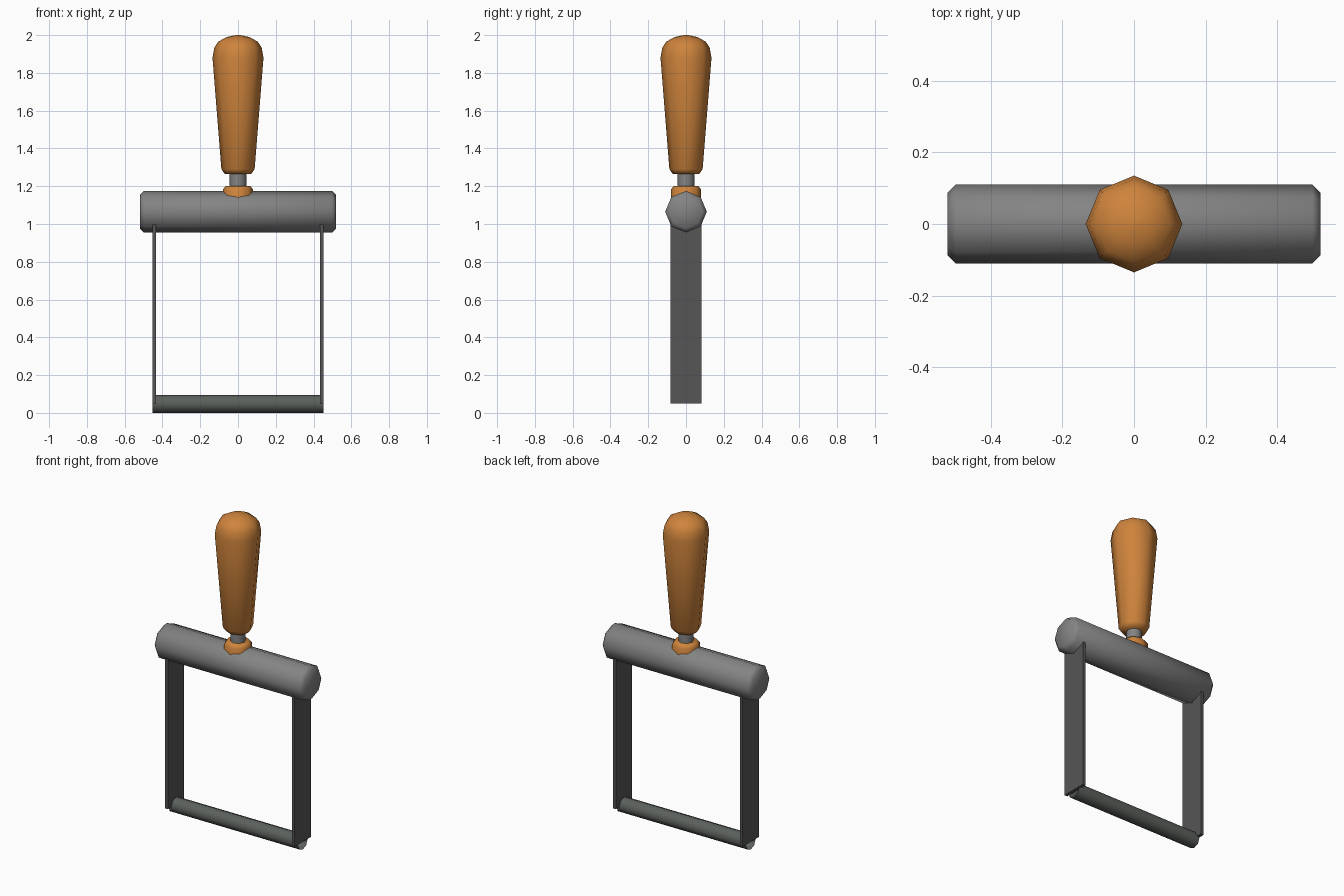
import bpy, bmesh, math
from mathutils import Matrix

if "Cube" in bpy.data.objects:
    bpy.data.objects.remove(bpy.data.objects["Cube"])


def material(name, rgb):
    m = bpy.data.materials.new(name)
    m.diffuse_color = (*rgb, 1)
    m.use_nodes = True
    m.node_tree.nodes["Principled BSDF"].inputs["Base Color"].default_value = m.diffuse_color
    return m


WOOD = material("orange wood", (0.62, 0.23, 0.045))
STEEL = material("grey steel", (0.23, 0.23, 0.23))
DARK = material("dark steel", (0.092, 0.092, 0.092))
BLADE = material("dark green grey", (0.105, 0.118, 0.107))


def finish(name, bm, mat, smooth=True):
    me = bpy.data.meshes.new(name)
    bmesh.ops.recalc_face_normals(bm, faces=bm.faces)
    bm.to_mesh(me)
    bm.free()
    me.materials.append(mat)
    ob = bpy.data.objects.new(name, me)
    bpy.context.collection.objects.link(ob)
    if smooth:
        bpy.ops.object.select_all(action='DESELECT')
        ob.select_set(True)
        bpy.context.view_layer.objects.active = ob
        bpy.ops.object.shade_smooth_by_angle(angle=math.radians(60))
    return ob


def lathe(name, profile, mat, sides=8, matrix=None, caps=True):
    """Rings of (radius, height) around z, then moved by matrix."""
    bm = bmesh.new()
    rings = [[bm.verts.new((r * math.cos(2 * math.pi * i / sides),
                            r * math.sin(2 * math.pi * i / sides), z))
              for i in range(sides)] for r, z in profile]
    for a, b in zip(rings, rings[1:]):
        for i in range(sides):
            j = (i + 1) % sides
            bm.faces.new((a[i], a[j], b[j], b[i]))
    if caps:
        bm.faces.new(rings[0][::-1])
        bm.faces.new(rings[-1])
    if matrix:
        bm.transform(matrix)
    return finish(name, bm, mat)


def along_x(z):
    return Matrix.Translation((0, 0, z)) @ Matrix.Rotation(math.pi / 2, 4, 'Y')


# Wooden grip, neck and collar
lathe("handle_grip", [(0.07, 1.265), (0.088, 1.29), (0.135, 1.88), (0.125, 1.935),
                      (0.105, 1.965), (0.06, 1.99), (0.012, 2.0)], WOOD)
lathe("handle_neck", [(0.045, 1.12), (0.045, 1.28)], STEEL)
lathe("handle_collar", [(0.08, 1.12), (0.08, 1.183), (0.066, 1.2)], WOOD)

# Cross bar with bevelled ends
lathe("cross_bar", [(0.088, -0.52), (0.11, -0.498), (0.11, 0.498), (0.088, 0.52)],
      STEEL, matrix=along_x(1.065))

# Open-ended tube at the bottom
lathe("bottom_tube", [(0.048, -0.452), (0.048, 0.452)], BLADE,
      matrix=along_x(0.048), caps=False)

# Flat side straps
for side, label in ((-1, "left"), (1, "right")):
    bm = bmesh.new()
    bmesh.ops.create_cube(bm, size=1)
    bm.transform(Matrix.Translation((side * 0.443, 0, 0.555))
                 @ Matrix.Diagonal((0.02, 0.164, 1.01, 1)))
    finish(label + "_strap", bm, DARK, smooth=False)
